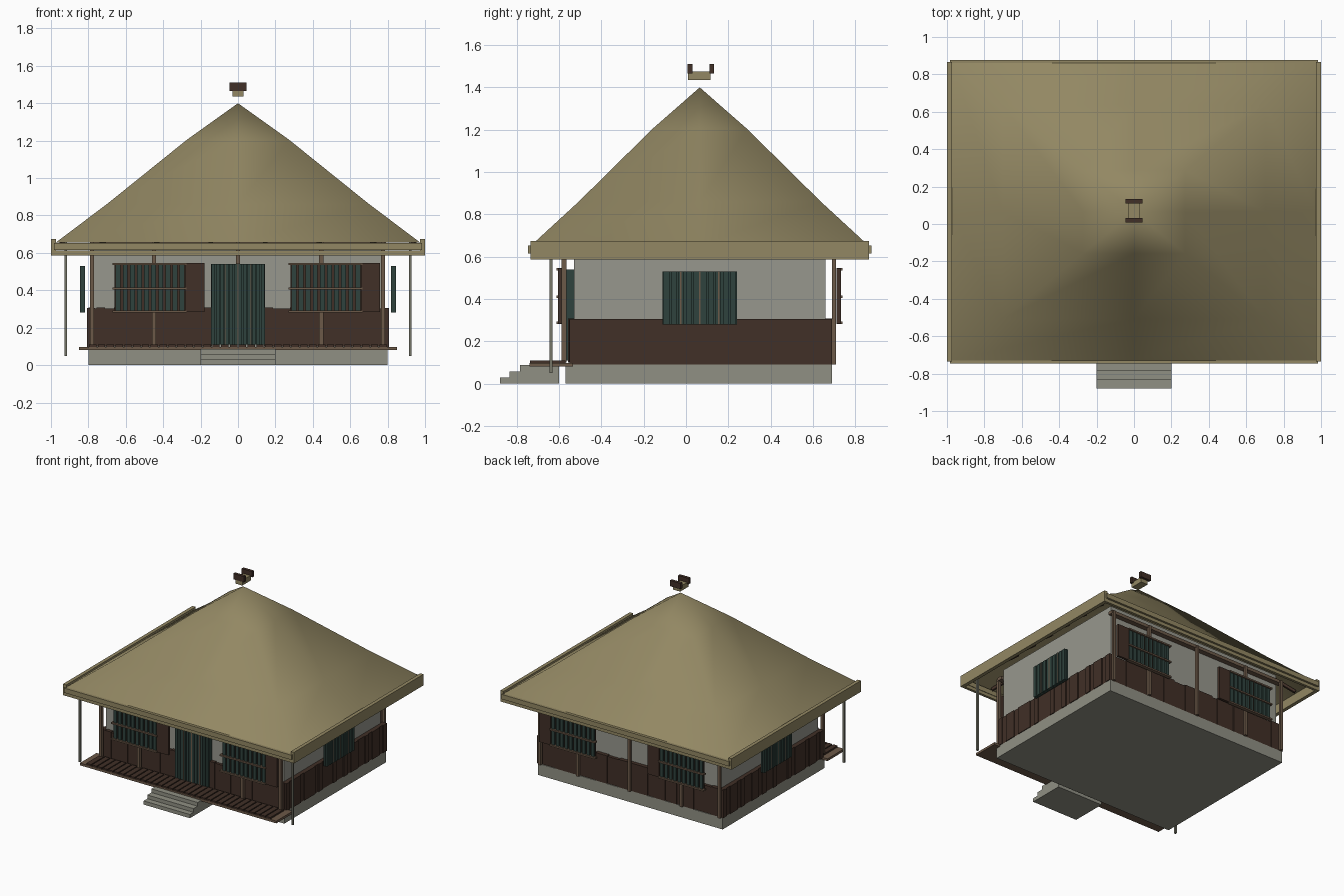
import bpy, bmesh, math, random
from mathutils import Vector, Matrix

if "Cube" in bpy.data.objects:
    bpy.data.objects.remove(bpy.data.objects["Cube"])
random.seed(4)


def material(name, rgb):
    m = bpy.data.materials.new(name)
    m.diffuse_color = (*rgb, 1)
    m.use_nodes = True
    m.node_tree.nodes["Principled BSDF"].inputs["Base Color"].default_value = m.diffuse_color
    return m


THATCH = material("thatch", (0.29, 0.245, 0.125))
PLASTER = material("plaster", (0.31, 0.31, 0.27))
STONE = material("stone", (0.28, 0.28, 0.23))
BROWN = material("dark_wood", (0.052, 0.029, 0.020))
TEAL = material("teal_slats", (0.028, 0.055, 0.047))
TAN = material("tan_wood", (0.15, 0.10, 0.065))
GREY = material("grey_wood", (0.18, 0.18, 0.14))


def finish(name, bm, mat):
    bmesh.ops.recalc_face_normals(bm, faces=bm.faces)
    me = bpy.data.meshes.new(name)
    bm.to_mesh(me)
    bm.free()
    ob = bpy.data.objects.new(name, me)
    me.materials.append(mat)
    bpy.context.collection.objects.link(ob)
    return ob


def boxes(name, mat, items):
    """One object from boxes given as (x0, x1, y0, y1, z0, z1)."""
    bm = bmesh.new()
    for x0, x1, y0, y1, z0, z1 in items:
        m = Matrix.Translation(((x0 + x1) / 2, (y0 + y1) / 2, (z0 + z1) / 2))
        m = m @ Matrix.Diagonal((abs(x1 - x0), abs(y1 - y0), abs(z1 - z0), 1))
        bmesh.ops.create_cube(bm, size=1, matrix=m)
    return finish(name, bm, mat)


def spans(a, b, n, gap=0.0):
    """n equal intervals between a and b, separated by a gap."""
    w = (b - a) / n
    return [(a + i * w + gap / 2, a + (i + 1) * w - gap / 2) for i in range(n)]


# Base, steps and walls
boxes("foundation", STONE, [(-0.80, 0.80, -0.57, 0.69, 0, 0.09)])
boxes("steps", STONE, [(-0.2, 0.2, y, -0.60, z, z + 0.029)
                       for y, z in ((-0.88, 0), (-0.835, 0.029), (-0.785, 0.058))])
boxes("plaster_walls", PLASTER, [(-0.77, 0.77, -0.53, 0.66, 0.09, 0.72)])

# Veranda deck: frame below, planks above
boxes("deck_frame", TAN, [(-0.85, 0.85, -0.74, -0.535, 0.08, 0.098)])
boxes("deck_planks", BROWN, [(a, b, -0.738, -0.57, 0.098, 0.11)
                             for a, b in spans(-0.80, 0.80, 34, 0.008)])

# Plank wainscot on all four sides, boards set at slightly varying depth
front, back, sides = [], [], []
for x0, x1 in ((-0.805, -0.14), (0.14, 0.79)):
    for a, b in spans(x0, x1, 14):
        d = random.choice((0, 0.006))
        front.append((a, b, -0.552 - d, -0.53, 0.10, 0.302 + d))
for a, b in spans(-0.80, 0.80, 32):
    d = random.choice((0, 0.006))
    back.append((a, b, 0.66, 0.684 + d, 0.09, 0.302 + d))
for a, b in spans(-0.55, 0.69, 28):
    d = random.choice((0, 0.006))
    for s in (-1, 1):
        sides.append((s * 0.765, s * (0.800 + d), a, b, 0.09, 0.306))
boxes("front_wainscot", BROWN, front)
boxes("back_wainscot", BROWN, back)
boxes("side_wainscot", BROWN, sides)

# Structural posts along the front and back
post_x = (-0.78, -0.45, 0.0, 0.445, 0.775)
posts = [(x - 0.011, x + 0.011, -0.588, -0.565, 0.10 if x else 0.54, 0.66) for x in post_x]
posts += [(x - 0.011, x + 0.011, 0.69, 0.71, 0.09, 0.66) for x in post_x]
boxes("wall_posts", TAN, posts)
boxes("wall_beams", TAN, [(-0.79, 0.79, -0.575, -0.53, 0.64, 0.665),
                          (-0.79, 0.79, 0.66, 0.70, 0.64, 0.665)])
boxes("veranda_posts", GREY, [(s * 0.928, s * 0.914, -0.645, -0.631, 0.05, 0.66)
                              for s in (-1, 1)])

# Door with narrow slats and two tan stiles
boxes("door_panel", TEAL, [(-0.145, 0.145, -0.565, -0.53, 0.11, 0.54)])
boxes("door_slats", TEAL, [(a, b, -0.574, -0.565, 0.11, 0.54)
                           for a, b in spans(-0.145, 0.145, 12, 0.006)])
boxes("door_stiles", TAN, [(x - 0.003, x + 0.003, -0.576, -0.565, 0.11, 0.54)
                           for x in (-0.07, 0.0, 0.07)])

# Lattice windows with shutters, front and back
panes, slats, rails, shutters = [], [], [], []
for y, s in ((-0.585, -1), (0.712, 1)):
    for x in (-0.66, 0.28):
        panes.append((x, x + 0.38, y, y + s * 0.006, 0.285, 0.54))
        slats += [(a, b, y + s * 0.006, y + s * 0.018, 0.285, 0.54)
                  for a, b in spans(x, x + 0.38, 10, 0.012)]
        rails += [(x - 0.01, x + 0.385, y, y + s * 0.028, z - 0.006, z + 0.006)
                  for z in (0.287, 0.41, 0.54)]
        shutters.append((x + 0.38, x + 0.48, y, y + s * 0.02, 0.285, 0.545))
boxes("window_panes", BROWN, panes)
boxes("window_slats", TEAL, slats)
boxes("window_rails", TAN, rails)
boxes("window_shutters", BROWN, shutters)

# Side windows
side_panes, side_slats, side_stiles = [], [], []
for s in (-1, 1):
    side_panes.append((s * 0.818, s * 0.832, -0.11, 0.24, 0.28, 0.53))
    side_slats += [(s * 0.832, s * 0.845, a, b, 0.28, 0.53)
                   for a, b in spans(-0.11, 0.24, 10, 0.008)]
    side_stiles += [(s * 0.832, s * 0.846, y - 0.003, y + 0.003, 0.28, 0.53)
                    for y in (-0.025, 0.065, 0.155)]
boxes("side_window_panes", TEAL, side_panes)
boxes("side_window_slats", TEAL, side_slats)
boxes("side_window_stiles", TAN, side_stiles)

# Thatched pyramid roof: rings of eight points up to the apex
CY, HX, HY = 0.065, 0.975, 0.795
bm = bmesh.new()
apex = bm.verts.new((0, CY, 1.40))
ring_dirs = [(-1, -1), (0, -1), (1, -1), (1, 0), (1, 1), (0, 1), (-1, 1), (-1, 0)]
rings = [[bm.verts.new((f * HX * u, CY + f * HY * v, z)) for u, v in ring_dirs]
         for f, z in ((1, 0.655), (0.72, 0.86), (0.28, 1.205))]
for i in range(8):
    j = (i + 1) % 8
    for lo, hi in zip(rings, rings[1:]):
        bm.faces.new((lo[i], lo[j], hi[j], hi[i]))
    bm.faces.new((rings[-1][i], rings[-1][j], apex))
roof = finish("thatch_roof", bm, THATCH)
for p in roof.data.polygons:
    p.use_smooth = True
# keep the open shell facing outward
if roof.data.polygons[0].normal.z < 0:
    roof.data.flip_normals()

# Eave boards: stacked strips front and back, deeper boards on the sides
eaves = []
for y, s in ((-0.735, -1), (0.865, 1)):
    eaves += [(-0.98, 0.98, y, y - s * 0.02, 0.587, 0.612),
              (-0.985, 0.985, y + s * 0.012, y - s * 0.02, 0.615, 0.652)]
for s in (-1, 1):
    eaves.append((s * 0.972, s * 1.0, -0.735, 0.865, 0.587, 0.674))
boxes("eave_boards", THATCH, eaves)

# Rafters running under the roof slope
bm = bmesh.new()


def rafter(a, b, size=0.02):
    a, b = Vector(a), Vector(b)
    m = Matrix.Translation((a + b) / 2) @ (b - a).to_track_quat('X', 'Z').to_matrix().to_4x4()
    bmesh.ops.create_cube(bm, size=1, matrix=m @ Matrix.Diagonal(((b - a).length, size, size, 1)))


for t in (-0.75, -0.45, -0.15, 0.15, 0.45, 0.75):
    for s in (-1, 1):
        rafter((t * HX, CY + s * 0.97 * HY, 0.65), (t * HX * 0.78, CY + s * 0.76 * HY, 0.80))
        rafter((s * 0.97 * HX, CY + t * HY, 0.65), (s * 0.76 * HX, CY + t * HY * 0.78, 0.80))
finish("rafters", bm, BROWN)

# Ridge ornament above the apex
boxes("ridge_block", THATCH, [(-0.03, 0.03, 0.01, 0.115, 1.435, 1.475)])
boxes("ridge_caps", BROWN, [(-0.046, 0.046, y, y + 0.023, 1.465, 1.51) for y in (0.008, 0.11)])
